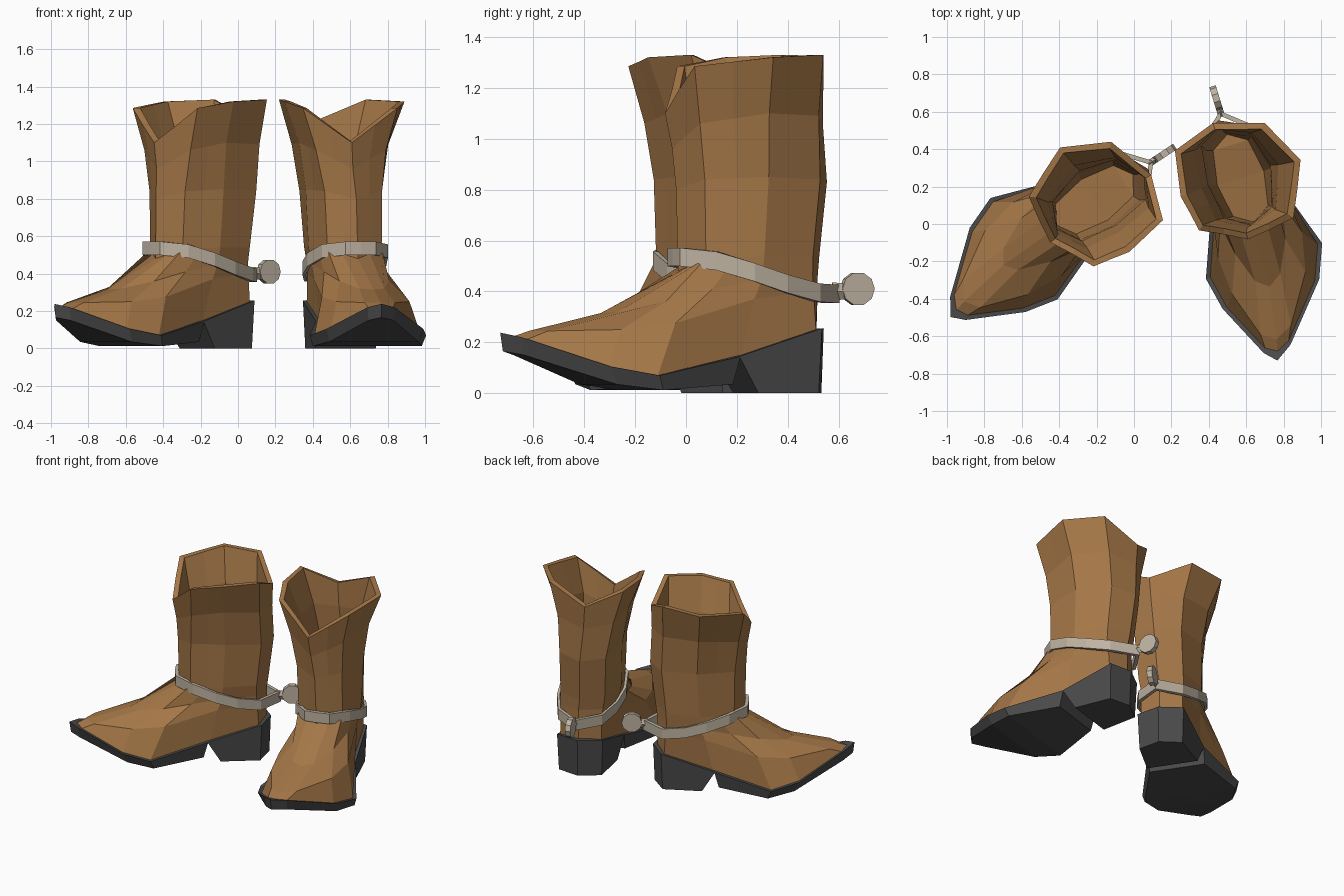
import bpy, bmesh, math
from mathutils import Vector

if "Cube" in bpy.data.objects:
    bpy.data.objects.remove(bpy.data.objects["Cube"])

def material(name, col):
    m = bpy.data.materials.new(name)
    m.diffuse_color = (*col, 1)
    m.use_nodes = True
    m.node_tree.nodes["Principled BSDF"].inputs["Base Color"].default_value = m.diffuse_color
    return m

LEATHER = material("brown leather", (0.376, 0.185, 0.064))
RUBBER = material("dark sole", (0.068, 0.068, 0.068))
METAL = material("pale metal", (0.52, 0.45, 0.36))

def full(half):
    """Closed ring from half outline (forward, half width, height), back to front; bends toe inward."""
    ring = list(half) + [(u, -w, z) for u, w, z in reversed(half[1:-1])]
    return [(u, w + 0.1 * max(0, u) ** 3, z) for u, w, z in ring]

def mid(a, b):
    return tuple((p + q) / 2 for p, q in zip(a, b))

def octagon(cu, ru, rv, zs, skew=0.0):
    """Eight-sided shaft ring, with extra points on its front edges to match the foot rings."""
    k = 0.75
    p = [(cu - ru, 0, zs[0]), (cu - k * ru, k * rv, zs[1]), (cu, rv, zs[2]),
         (cu + k * ru, k * rv, zs[3]), (cu + ru, 0, zs[4])]
    ring = full(p[:3] + [mid(p[2], p[3]), p[3], mid(p[3], p[4]), p[4]])
    # the shaft is slightly twisted towards the inside at the front
    return [(u - 0.22 * skew * v * max(0, u) / ru, v + 0.055 * skew * abs(u) / ru, z)
            for u, v, z in ring]

def build(name, rings, mat, place, loop=False):
    """Skin rings into a mesh; caps both ends, or joins last ring to first."""
    bm = bmesh.new()
    vs = [[bm.verts.new(place(*p)) for p in r] for r in rings]
    n = len(rings[0])
    pairs = list(zip(vs, vs[1:])) + ([(vs[-1], vs[0])] if loop else [])
    for a, b in pairs:
        for i in range(n):
            j = (i + 1) % n
            bm.faces.new((a[i], a[j], b[j], b[i]))
    if not loop:
        for r in (vs[0], vs[-1]):
            for i in range(n // 2):
                f = [r[i], r[i + 1], r[n - 1 - i], r[(n - i) % n]]
                bm.faces.new(list(dict.fromkeys(f)))
    bmesh.ops.recalc_face_normals(bm, faces=bm.faces)
    me = bpy.data.meshes.new(name)
    bm.to_mesh(me)
    bm.free()
    me.materials.append(mat)
    ob = bpy.data.objects.new(name, me)
    bpy.context.collection.objects.link(ob)
    return ob

def boot(side, cx, cy, angle, m):
    a = math.radians(angle)
    f = Vector((math.cos(a), math.sin(a), 0))
    s = Vector((-f.y, f.x, 0)) * m

    def place(u, v, z):
        return Vector((cx, cy, z)) + f * u + s * v

    # leather upper: foot rings, shaft, flared rim, then the inner lining
    welt = full([(-.28, 0, .25), (-.235, .14, .25), (.08, .165, .15), (.46, .30, .07),
                 (.64, .245, .105), (.91, .065, .21), (.95, 0, .22)])
    shoulder = full([(-.285, 0, .40), (-.225, .14, .40), (.03, .18, .37), (.37, .235, .275),
                     (.58, .205, .25), (.83, .085, .245), (.88, 0, .245)])
    instep = full([(-.285, 0, .46), (-.22, .145, .46), (.0, .185, .45), (.20, .175, .41),
                   (.38, .14, .36), (.55, .07, .32), (.60, 0, .315)])
    build("boot_upper_" + side, [
        welt, shoulder, instep,
        octagon(-.005, .29, .20, (.54, .54, .54, .53, .48), .2),
        octagon(-.02, .31, .21, (.83, .84, .85, .84, .80), .4),
        octagon(-.01, .31, .25, (1.06, 1.09, 1.1, 1.06, .96), .8),
        octagon(.0, .325, .335, (1.22, 1.33, 1.32, 1.285, 1.10), 1),
        octagon(.0, .29, .30, (1.225, 1.33, 1.32, 1.285, 1.11), 1),
        octagon(-.01, .275, .215, (1.06, 1.09, 1.1, 1.06, .96), .8),
        octagon(-.02, .275, .175, (.83, .84, .85, .84, .80), .4),
        octagon(-.005, .255, .165, (.50, .50, .48, .45, .43), .2),
        octagon(0, .245, .13, (.32, .32, .28, .25, .24)),
    ], LEATHER, place)

    # front sole
    build("sole_" + side, [
        full([(.09, 0, .145), (.09, .19, .145), (.46, .325, .07),
              (.64, .27, .105), (.93, .075, .22), (.99, 0, .238)]),
        full([(.12, 0, .035), (.12, .185, .035), (.44, .305, .012),
              (.61, .25, .035), (.92, .07, .15), (.98, 0, .165)]),
    ], RUBBER, place)

    # heel block, raked at the front
    build("heel_" + side, [
        full([(-.31, 0, .255), (-.255, .155, .255), (.095, .19, .145), (.095, 0, .145)]),
        full([(-.30, 0, 0), (-.245, .145, 0), (.01, .17, 0), (.01, 0, 0)]),
    ], RUBBER, place)

    # spur band sloping down to a yoke at the back
    path = full([(-.375, .0, .39), (-.25, .15, .395), (-.10, .205, .43), (.04, .22, .475),
                 (.19, .185, .52), (.305, .085, .535), (.31, 0, .535)])
    h = .036
    build("spur_band_" + side, [[(u * k, v * k, z + d) for u, v, z in path]
                                for k, d in ((1, h), (1, -h), (.92, -h), (.92, h))],
          METAL, place, loop=True)

    # spur shank
    build("spur_shank_" + side, [
        [(u, v, .40 + z) for v, z in ((0, -r), (.018, 0), (0, r), (-.018, 0))]
        for u, r in ((-.345, .036), (-.425, .028))], METAL, place)

    # spur wheel
    n = 10
    build("spur_wheel_" + side, [
        [(-.448 + .066 * math.cos(t), v, .41 + .066 * math.sin(t))
         for t in (math.tau * i / n for i in range(n))] for v in (-.018, .018)],
        METAL, place)

boot("left", -.21, .13, 213.5, 1)
boot("right", .57, .245, -73, -1)
